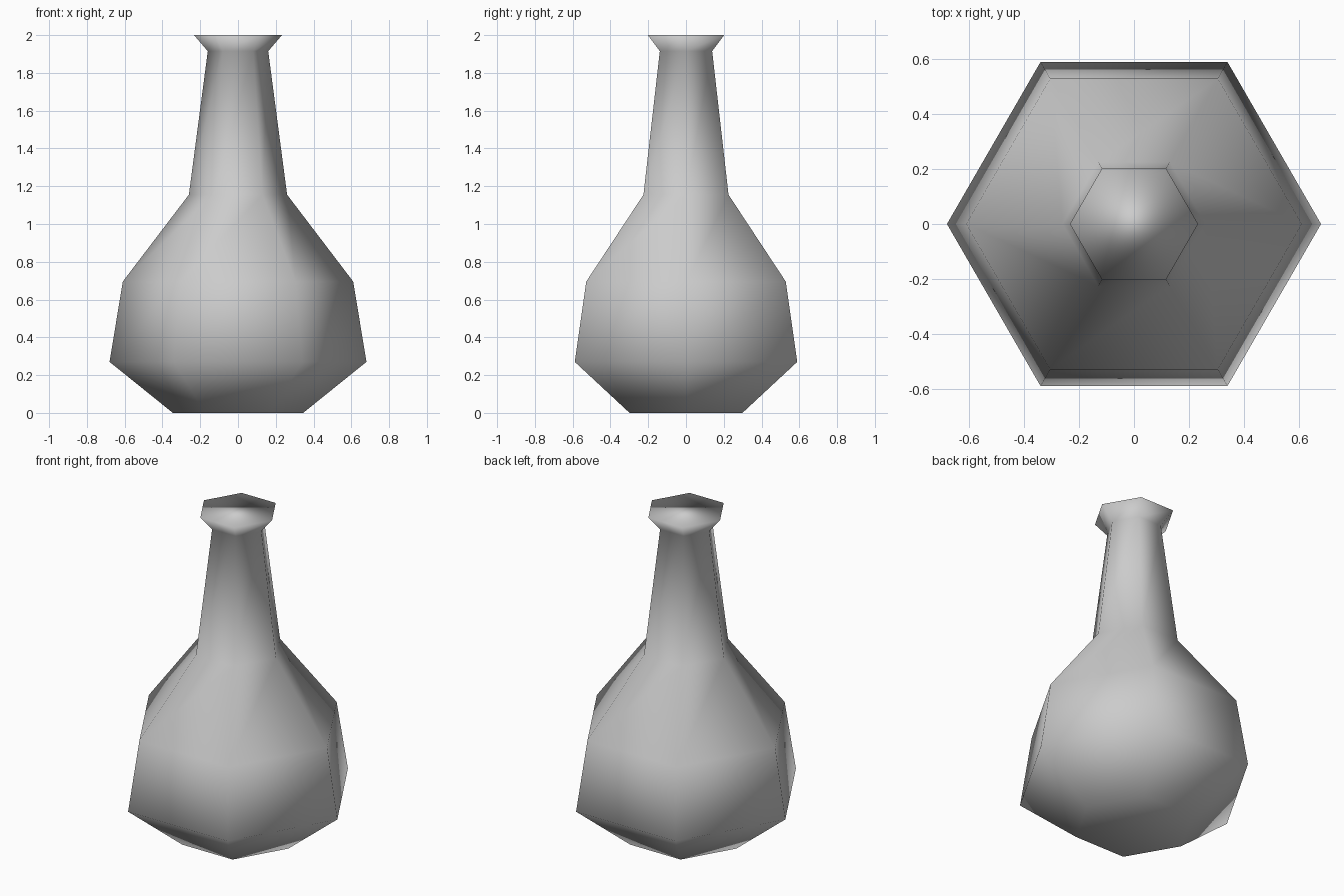
import bpy
import bmesh
from math import cos, sin, pi

# Remove the default cube
cube = bpy.data.objects.get("Cube")
if cube:
    bpy.data.objects.remove(cube, do_unlink=True)

SIDES = 6
# Profile as (radius to corner, height): base, belly, shoulder, neck, lip
PROFILE = [(0.345, 0.0), (0.68, 0.27), (0.61, 0.695),
           (0.26, 1.155), (0.16, 1.915), (0.233, 2.0)]


def make_material(name, color):
    mat = bpy.data.materials.new(name)
    mat.use_nodes = True
    mat.diffuse_color = color
    mat.node_tree.nodes["Principled BSDF"].inputs["Base Color"].default_value = color
    return mat


def lathe(name, profile, sides, mat):
    """Closed solid of revolution with smooth faces."""
    bm = bmesh.new()
    rings = [[bm.verts.new((r * cos(2 * pi * i / sides), r * sin(2 * pi * i / sides), z))
              for i in range(sides)] for r, z in profile]
    # Walls
    for low, high in zip(rings, rings[1:]):
        for i in range(sides):
            j = (i + 1) % sides
            bm.faces.new((low[i], low[j], high[j], high[i]))
    # Base and top caps
    bm.faces.new(rings[0][::-1])
    bm.faces.new(rings[-1])
    for face in bm.faces:
        face.smooth = True
    mesh = bpy.data.meshes.new(name)
    bm.to_mesh(mesh)
    bm.free()
    mesh.materials.append(mat)
    obj = bpy.data.objects.new(name, mesh)
    bpy.context.scene.collection.objects.link(obj)
    return obj


# Bottle
lathe("bottle", PROFILE, SIDES, make_material("light grey", (0.6, 0.6, 0.6, 1.0)))
